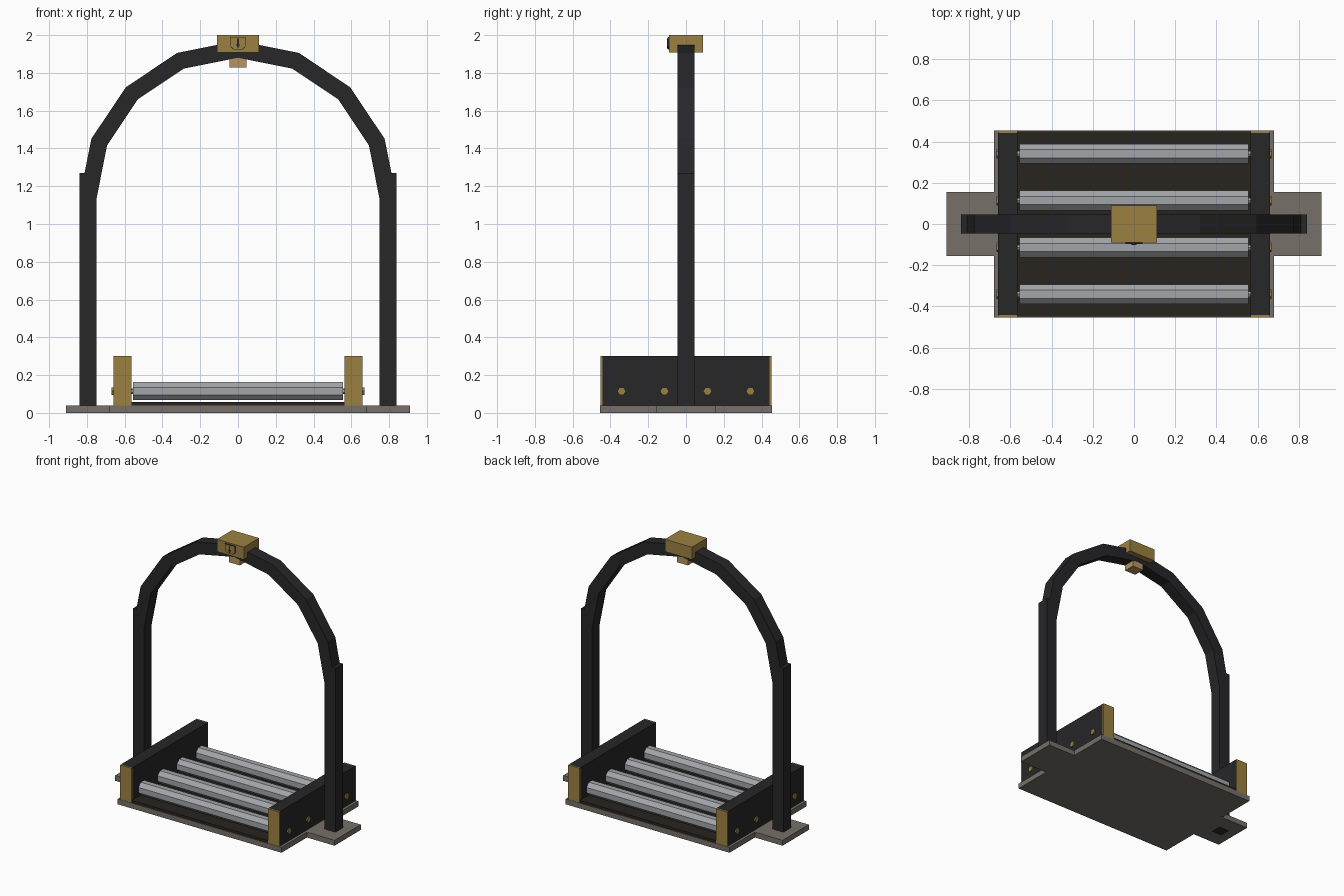
import bpy, bmesh, math

if "Cube" in bpy.data.objects:
    bpy.data.objects.remove(bpy.data.objects["Cube"])


def material(name, r, g, b):
    m = bpy.data.materials.new(name)
    m.diffuse_color = (r, g, b, 1)
    m.use_nodes = True
    m.node_tree.nodes["Principled BSDF"].inputs["Base Color"].default_value = m.diffuse_color
    return m


DARK = material("dark_metal", 0.02, 0.02, 0.022)
GOLD = material("brass", 0.33, 0.22, 0.055)
PLATE = material("taupe_plate", 0.18, 0.16, 0.14)
FLOOR = material("dark_floor", 0.022, 0.018, 0.014)
STEEL = material("roller_steel", 0.36, 0.38, 0.40)
TAN = material("tan_sensor", 0.48, 0.29, 0.12)


def add_object(name, bm, mat):
    bmesh.ops.recalc_face_normals(bm, faces=bm.faces)
    me = bpy.data.meshes.new(name)
    bm.to_mesh(me)
    bm.free()
    me.materials.append(mat)
    ob = bpy.data.objects.new(name, me)
    bpy.context.collection.objects.link(ob)
    return ob


def box(name, x, y, z, mat):
    bm = bmesh.new()
    bmesh.ops.create_cube(bm, size=1)
    for v in bm.verts:
        v.co = [a[0] + (c + 0.5) * (a[1] - a[0]) for a, c in zip((x, y, z), v.co)]
    return add_object(name, bm, mat)


def prism_y(name, outline, y0, y1, mat):
    """Extrude an x-z outline along y."""
    bm = bmesh.new()
    face = bm.faces.new([bm.verts.new((x, y0, z)) for x, z in outline])
    ext = bmesh.ops.extrude_face_region(bm, geom=[face])["geom"]
    for v in ext:
        if isinstance(v, bmesh.types.BMVert):
            v.co.y = y1
    return add_object(name, bm, mat)


def rod_x(name, x0, x1, y, z, r, sides, turn, mat):
    """Flat-sided rod running along x."""
    bm = bmesh.new()
    bmesh.ops.create_cone(bm, cap_ends=True, segments=sides, radius1=r, radius2=r, depth=x1 - x0)
    start = [v.co.copy() for v in bm.verts]
    c, s = math.cos(turn), math.sin(turn)
    for v, p in zip(bm.verts, start):
        v.co = (p.z + (x0 + x1) / 2, y + p.x * c - p.y * s, z + p.x * s + p.y * c)
    return add_object(name, bm, mat)


# Base and conveyor floor
box("base_plate", (-0.68, 0.68), (-0.455, 0.455), (0, 0.04), PLATE)
box("conveyor_floor", (-0.565, 0.565), (-0.45, 0.45), (0.04, 0.058), FLOOR)

# Rollers with axle bolts
ROWS = (-0.341, -0.114, 0.114, 0.341)
for i, y in enumerate(ROWS):
    # axle joins the roller to both rails
    rod_x(f"axle_{i}", -0.58, 0.58, y, 0.115, 0.015, 6, 0, STEEL)
    rod_x(f"roller_{i}", -0.555, 0.555, y, 0.115, 0.052, 8, math.pi / 8, STEEL)

# Side parts, left and right
for side, s in (("left", -1), ("right", 1)):
    def span(a, b):
        return tuple(sorted((s * a, s * b)))
    box(f"{side}_foot_plate", span(0.68, 0.91), (-0.155, 0.155), (0, 0.04), PLATE)
    box(f"{side}_post", span(0.75, 0.84), (-0.045, 0.045), (0.0, 1.27), DARK)
    box(f"{side}_rail", span(0.565, 0.66), (-0.443, 0.443), (0.04, 0.30), DARK)
    for end, e in (("front", -1), ("back", 1)):
        box(f"{side}_rail_{end}_cap", span(0.565, 0.66),
            tuple(sorted((e * 0.443, e * 0.453))), (0.04, 0.30), GOLD)
    for i, y in enumerate(ROWS):
        rod_x(f"{side}_bolt_{i}", *span(0.65, 0.669), y, 0.115, 0.023, 6, math.pi / 6, GOLD)

# Eight-segment arch
angles = [math.pi * i / 8 for i in range(9)]


def arc(r):
    return [(r * math.cos(a), 1.13 + r * math.sin(a)) for a in angles]


prism_y("arch", arc(0.84) + arc(0.75)[::-1], -0.045, 0.045, DARK)

# Scanner head on top of the arch
box("head_housing", (-0.112, 0.112), (-0.09, 0.09), (1.907, 2.0), GOLD)
box("head_sensor", (-0.046, 0.046), (-0.043, 0.043), (1.828, 1.908), TAN)

# Plain shield-shaped cover with dark rim and direction pointer
cover = [(-1, 1.99), (1, 1.99), (1, 1.94), (0.6, 1.924), (-0.6, 1.924), (-1, 1.94)]
prism_y("cover_rim", [(0.042 * x, z) for x, z in cover], -0.096, -0.089, DARK)
prism_y("cover_panel", [(0.039 * x, 1.957 + (z - 1.957) * 0.92) for x, z in cover],
        -0.098, -0.09, GOLD)
prism_y("pointer", [(-0.004, 1.983), (0.004, 1.983), (0.004, 1.95), (0.011, 1.95),
                    (0, 1.93), (-0.011, 1.95), (-0.004, 1.95)], -0.101, -0.095, DARK)
